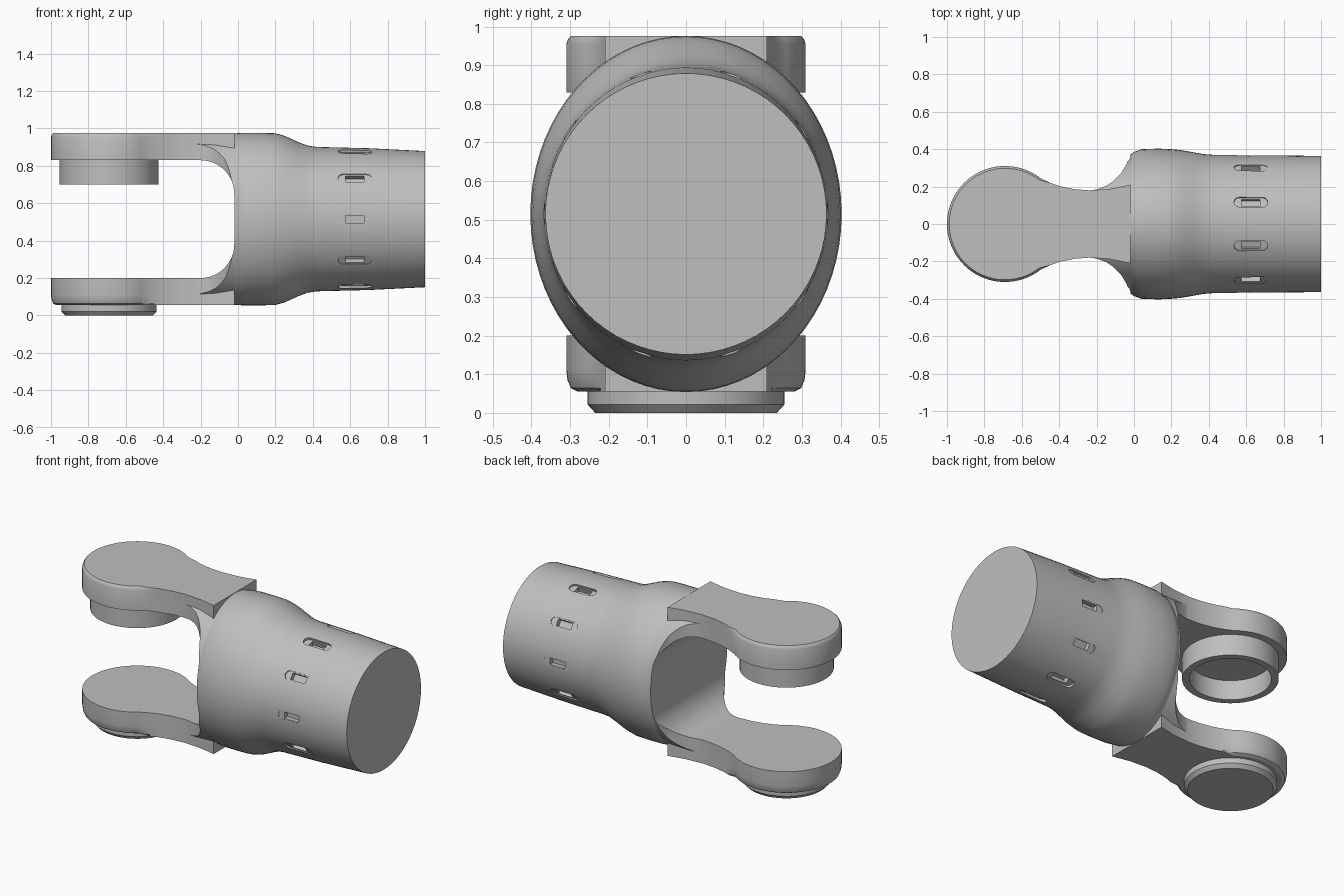
import bpy, bmesh, math
from mathutils import Matrix, Vector

cube = bpy.data.objects.get("Cube")
if cube:
    bpy.data.objects.remove(cube, do_unlink=True)

GREY = (0.52, 0.52, 0.52, 1)
grey = bpy.data.materials.new("plain grey")
grey.use_nodes = True
grey.diffuse_color = GREY
grey.node_tree.nodes["Principled BSDF"].inputs["Base Color"].default_value = GREY

MID = 0.515      # height of the body axis
PIVOT = -0.69    # x of the fork pivot


def loft(name, rings):
    """Closed solid through equally long rings of points."""
    bm = bmesh.new()
    loops = [[bm.verts.new(p) for p in ring] for ring in rings]
    for a, b in zip(loops, loops[1:]):
        for i in range(len(a)):
            j = (i + 1) % len(a)
            bm.faces.new((a[i], a[j], b[j], b[i]))
    bm.faces.new(loops[0])
    bm.faces.new(loops[-1])
    bmesh.ops.recalc_face_normals(bm, faces=bm.faces)
    mesh = bpy.data.meshes.new(name)
    bm.to_mesh(mesh)
    bm.free()
    mesh.materials.append(grey)
    ob = bpy.data.objects.new(name, mesh)
    bpy.context.collection.objects.link(ob)
    return ob


def activate(ob):
    bpy.ops.object.select_all(action="DESELECT")
    bpy.context.view_layer.objects.active = ob
    ob.select_set(True)


def boolean(ob, tool, operation):
    tool.hide_render = True
    mod = ob.modifiers.new("cut", "BOOLEAN")
    mod.object, mod.operation, mod.solver = tool, operation, "EXACT"
    activate(ob)
    bpy.ops.object.modifier_apply(modifier=mod.name)


def smooth(ob, angle=30):
    activate(ob)
    bpy.ops.object.shade_smooth_by_angle(angle=math.radians(angle))


def ellipse(x, ry, rz, n=72):
    turn = [math.tau * i / n for i in range(n)]
    return [(x, ry * math.cos(t), MID + rz * math.sin(t)) for t in turn]


def disc(r, z, n=64):
    turn = [math.tau * i / n for i in range(n)]
    return [(PIVOT + r * math.cos(t), r * math.sin(t), z) for t in turn]


def mirrored(half):
    return half + [(x, -y) for x, y in reversed(half)]


def pill(length, width, n=8):
    """Rounded bar outline lying along x."""
    r, c = width / 2, (length - width) / 2
    pts = []
    for side in (1, -1):
        for i in range(n + 1):
            t = math.pi * (i / n - 0.5)
            pts.append((side * (c + r * math.cos(t)), side * r * math.sin(t)))
    return pts


# Swelling tubular body
body = loft("body", [ellipse(*p) for p in (
    (-0.02, 0.37, 0.457), (0.0, 0.385, 0.46), (0.04, 0.4, 0.461),
    (0.13, 0.403, 0.461), (0.2, 0.4, 0.459), (0.25, 0.395, 0.445),
    (0.32, 0.383, 0.413), (0.37, 0.374, 0.394), (0.42, 0.37, 0.386),
    (0.7, 0.367, 0.379), (1.0, 0.364, 0.364))])


# Ring of shallow rounded slots, each with a deeper square pocket
def slot_tool(name, outline, depth, angle):
    spin = Matrix.Rotation(angle, 3, "X")
    axis = Vector((0.625, 0, MID))
    return loft(name, [[axis + spin @ Vector((x, y, z)) for x, y in outline]
                       for z in (0.372 - depth, 0.45)])


box = [(-0.05, -0.02), (0.05, -0.02), (0.05, 0.02), (-0.05, 0.02)]
for i in range(10):
    angle = math.radians(18 + 36 * i)
    for outline, depth in ((pill(0.18, 0.055), 0.006), (box, 0.035)):
        tool = slot_tool("slot_cutter", outline, depth, angle)
        boolean(body, tool, "DIFFERENCE")
        bpy.data.objects.remove(tool, do_unlink=True)
smooth(body)


# Fork arms: round ends, narrow necks, softened outer rims
def arm_outline(inset):
    r = 0.31 - inset
    arc = [math.radians(180 - 128 * i / 28) for i in range(29)]
    half = [(PIVOT + r * math.cos(t), r * math.sin(t)) for t in arc[1:]]
    half += [(-0.45, 0.221), (-0.4, 0.203), (-0.32, 0.186), (-0.24, 0.18),
             (-0.13, 0.187), (-0.02, 0.21)]
    return [(PIVOT - r, 0)] + mirrored(half)


arms = loft("fork_arms", [[(x, y, z) for x, y in arm_outline(c)] for c, z in (
    (0.03, 0.055), (0.012, 0.064), (0.003, 0.085), (0, 0.11),
    (0, 0.955), (0.005, 0.968), (0.012, 0.976))])

# Flared roots blending the necks into the body
flare_half = [(-0.26, 0.175), (-0.2, 0.185), (-0.15, 0.203), (-0.11, 0.23),
              (-0.07, 0.27), (-0.04, 0.32), (-0.02, 0.375), (-0.01, 0.375)]
flare = loft("fork_root", [[(x, y, z) for x, y in mirrored(flare_half)]
                           for z in (0, 1)])
hull = loft("hull_cutter", [ellipse(x, 0.375, 0.4585) for x in (-0.5, 0.1)])
boolean(flare, hull, "INTERSECT")

# Gap between the arms, with filleted inner corners
gap_pts = [(-1.3, 0.2)]
for cz, start in ((0.38, -90), (0.65, 0)):
    for i in range(13):
        t = math.radians(start + 90 * i / 12)
        gap_pts.append((-0.2 + 0.18 * math.cos(t), cz + 0.18 * math.sin(t)))
gap_pts.append((-1.3, 0.83))
gap = loft("gap_cutter", [[(x, y, z) for x, z in gap_pts] for y in (-0.6, 0.6)])
for ob in (arms, flare):
    boolean(ob, gap, "DIFFERENCE")
    smooth(ob, 25)
for tool in (hull, gap):
    bpy.data.objects.remove(tool, do_unlink=True)

# Hollow boss under the upper arm
boss = loft("upper_boss", [disc(r, z) for r, z in (
    (0.265, 0.835), (0.265, 0.7), (0.225, 0.7), (0.225, 0.82))])
smooth(boss)

# Chamfered foot under the lower arm
foot = loft("lower_foot", [disc(r, z) for r, z in (
    (0.255, 0.06), (0.255, 0.022), (0.235, 0.0))])
smooth(foot)
